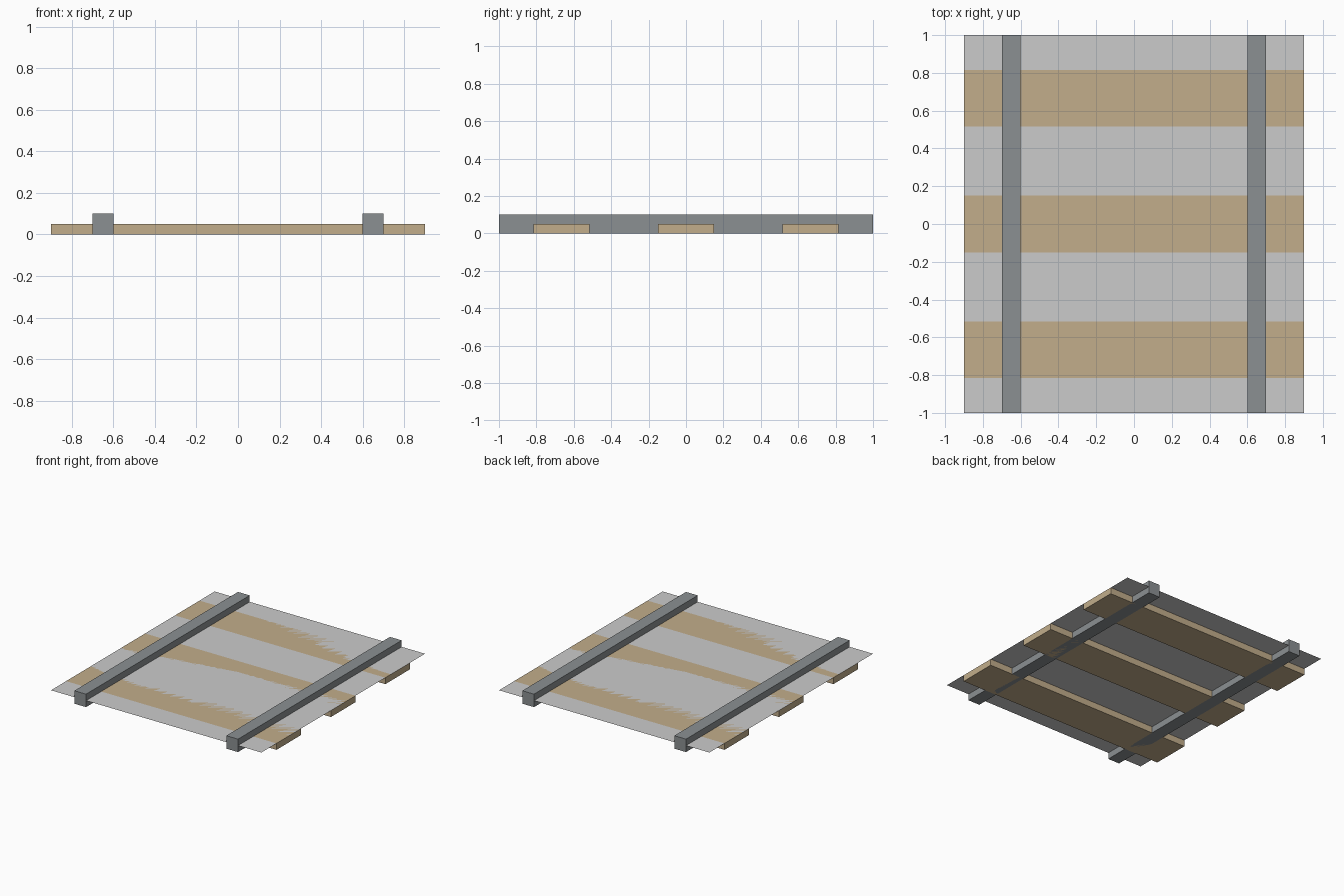
import bpy

if "Cube" in bpy.data.objects:
    bpy.data.objects.remove(bpy.data.objects["Cube"])

def material(name, rgb):
    m = bpy.data.materials.new(name)
    m.diffuse_color = (*rgb, 1)
    m.use_nodes = True
    m.node_tree.nodes["Principled BSDF"].inputs["Base Color"].default_value = m.diffuse_color
    return m

def box(name, center, size, mat):
    bpy.ops.mesh.primitive_cube_add(size=1, location=center)
    ob = bpy.context.object
    ob.name = name
    ob.scale = size
    bpy.ops.object.transform_apply(location=False, rotation=False, scale=True)
    ob.data.materials.append(mat)
    return ob

wood = material("wood", (0.54, 0.42, 0.26))
steel = material("steel", (0.26, 0.28, 0.29))

# Three wooden sleepers across the track
for i in (-1, 0, 1):
    box(f"sleeper_{i + 2}", (0, i * 0.665, 0.025), (1.8, 0.3, 0.05), wood)

# Two steel rails running the full length
for side, name in ((-1, "left_rail"), (1, "right_rail")):
    box(name, (side * 0.65, 0, 0.05), (0.1, 2, 0.1), steel)

# Flat gravel bed sheet level with the sleeper tops
bpy.ops.mesh.primitive_plane_add(size=1, location=(0, 0, 0.05))
bed = bpy.context.object
bed.name = "track_bed"
bed.scale = (1.8, 2, 1)
bpy.ops.object.transform_apply(location=False, rotation=False, scale=True)
